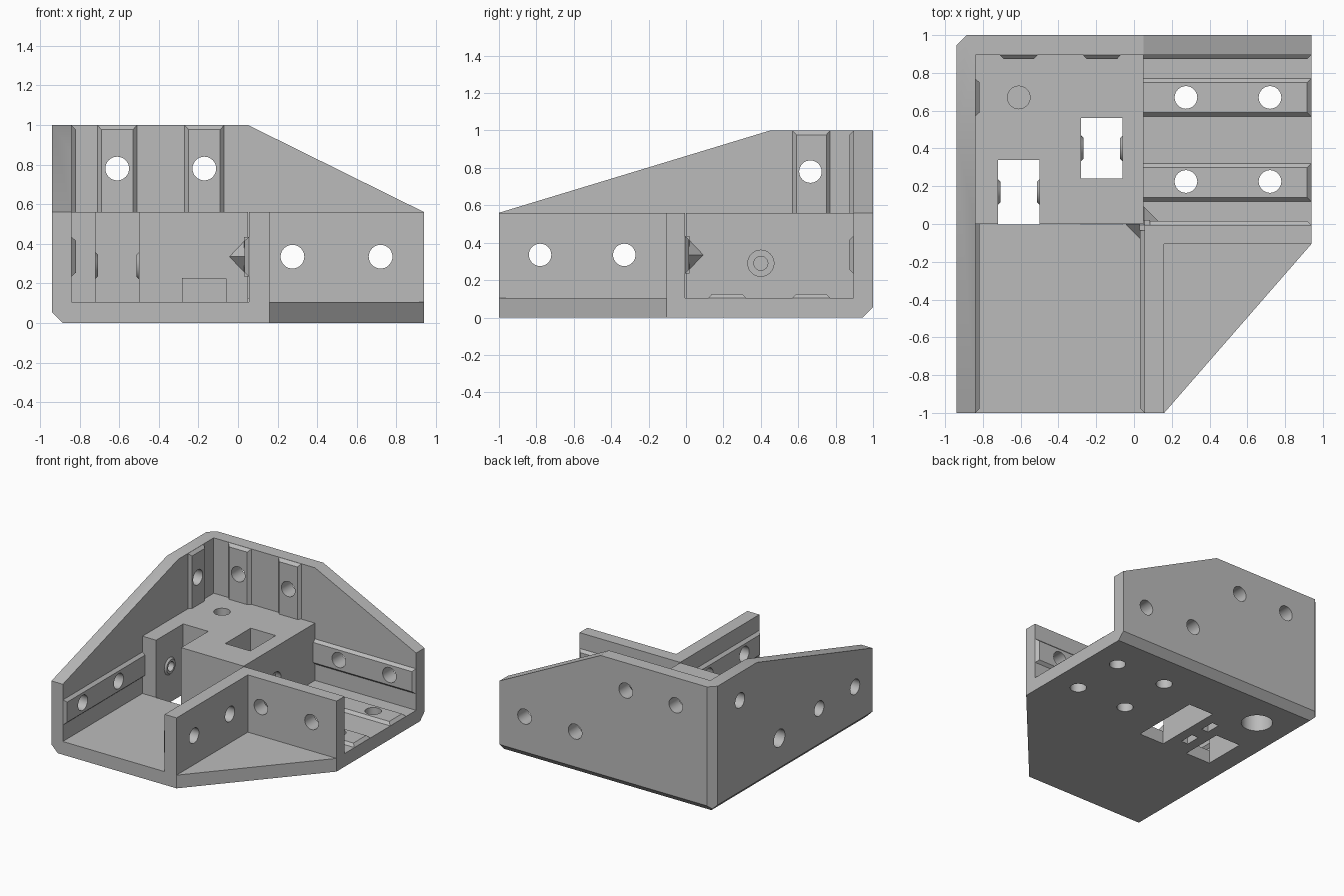
import bpy, bmesh, math
from mathutils import Vector, Matrix

cube = bpy.data.objects.get("Cube")
if cube:
    bpy.data.objects.remove(cube, do_unlink=True)

grey = bpy.data.materials.new("matte_grey")
grey.use_nodes = True
grey.diffuse_color = (0.5, 0.5, 0.5, 1)
grey.node_tree.nodes["Principled BSDF"].inputs["Base Color"].default_value = (0.5, 0.5, 0.5, 1)


def make(name, bm):
    bmesh.ops.recalc_face_normals(bm, faces=bm.faces)
    mesh = bpy.data.meshes.new(name)
    bm.to_mesh(mesh)
    bm.free()
    mesh.materials.append(grey)
    ob = bpy.data.objects.new(name, mesh)
    bpy.context.scene.collection.objects.link(ob)
    return ob


def hull(name, points):
    bm = bmesh.new()
    for p in points:
        bm.verts.new(p)
    bmesh.ops.convex_hull(bm, input=bm.verts)
    bmesh.ops.dissolve_limit(bm, angle_limit=0.001, verts=bm.verts, edges=bm.edges)
    return make(name, bm)


def box(name, xs, ys, zs):
    return hull(name, [(x, y, z) for x in xs for y in ys for z in zs])


def cylinder(name, start, end, r1, r2=None):
    a, b = Vector(start), Vector(end)
    turn = (b - a).to_track_quat('Z', 'Y').to_matrix().to_4x4()
    bm = bmesh.new()
    bmesh.ops.create_cone(bm, cap_ends=True, segments=32, radius1=r1, radius2=r2 or r1,
                          depth=(b - a).length, matrix=Matrix.Translation((a + b) / 2) @ turn)
    return make(name, bm)


def combine(part, operation):
    mod = body.modifiers.new(operation, 'BOOLEAN')
    mod.operation, mod.solver, mod.object = operation, 'EXACT', part
    bpy.context.view_layer.objects.active = body
    bpy.ops.object.modifier_apply(modifier=mod.name)
    bpy.data.objects.remove(part, do_unlink=True)


def cut(part):
    combine(part, 'DIFFERENCE')


def add(part):
    combine(part, 'UNION')


# Outer envelope with chamfered back-right edges
C = 0.055
L = -0.94
corner = [(L, -1), (L, 1 - C), (L + C, 1), (0.94, 1)]
front = [(0.94, -0.105), (0.16, -1)]
points = [(x, y, 1) for x, y in corner + front]
points += [(x, y, C) for x, y in corner]
points += [(x, y, 0) for x, y in [(L + C, -1), (L + C, 1 - C), (0.94, 1 - C)] + front]
points.append((L + C / 2, 1 - C / 2, C / 2))
body = hull("corner_bracket", points)

# Open space above the block, the two channels and the outer front corner
FLOOR, TOP, INX, INY = 0.105, 0.56, -0.84, 0.895
cut(box("upper_space", (INX, 2), (-2, INY), (TOP, 2)))
cut(box("side_channel", (0.05, 2), (-0.005, INY), (FLOOR, 2)))
cut(box("front_channel", (INX, 0.055), (-2, 0), (FLOOR, 2)))
cut(box("outer_corner", (0.16, 2), (-2, -0.105), (FLOOR, 2)))

# Sloping tops of the two tall walls
cut(hull("back_slope", [(x, y, z) for y in (-2, 2) for x, z in
                        [(0.05, 1), (0.94, TOP), (1.2, TOP), (1.2, 1.2), (0.05, 1.2)]]))
cut(hull("side_slope", [(x, y, z) for x in (-2, 2) for y, z in
                        [(0.45, 1), (-1, TOP), (-1.2, TOP), (-1.2, 1.2), (0.45, 1.2)]]))


def rib(start, along, normal, length):
    """Raised guide with sloping sides and a sloping open end."""
    start, along, normal = Vector(start), Vector(along), Vector(normal)
    side = along.cross(normal)
    pts = []
    for s, h in [(0.1, -0.03), (0.1, 0), (0.08, 0.022)]:
        for sign in (-1, 1):
            base = start + side * s * sign + normal * h
            pts += [base - along * 0.02, base + along * (length - 0.001 - max(h, 0))]
    add(hull("guide_rib", pts))


X, Y, Z = Vector((1, 0, 0)), Vector((0, 1, 0)), Vector((0, 0, 1))
MID = 0.335
for y in (0.22, 0.67):
    rib((0.05, y, FLOOR), X, Z, 0.89)
rib((0.05, INY, MID), X, -Y, 0.89)
rib((0.05, -0.005, MID), X, Y, 0.89)
rib((INX, 0, MID), -Y, X, 1)
rib((0.055, 0, MID), -Y, -X, 1)
for x in (-0.61, -0.17):
    rib((x, INY, TOP), Z, -Y, 0.44)
rib((INX, 0.67, TOP), Z, X, 0.44)

# Pointed gussets where the inner walls meet the block
for sx, sy in ((1, 1), (-1, -1)):
    def place(u, v, w):
        return (0.052 + sx * u, -0.003 + sy * v, MID + w)
    add(hull("gusset", [place(u, v, w) for u, v, w in
                        [(-0.02, -0.02, 0.1), (-0.02, -0.02, -0.1), (0, 0, 0.1), (0, 0, -0.1),
                         (-0.02, 0.095, 0), (0, 0.095, 0), (0.095, -0.02, 0), (0.095, 0, 0)]]))

# Screw holes through floor and walls
R = 0.06
for x in (0.275, 0.72):
    for y in (0.225, 0.67):
        cut(cylinder("floor_hole", (x, y, -1), (x, y, 0.3), R))
    cut(cylinder("wall_hole", (x, -2, MID), (x, 2, MID), R))
for x in (-0.61, -0.17):
    cut(cylinder("upper_hole", (x, 0.5, 0.78), (x, 2, 0.78), R))
for y in (-0.78, -0.33):
    cut(cylinder("wall_hole", (-2, y, MID), (2, y, MID), R))
cut(cylinder("upper_hole", (-2, 0.665, 0.78), (-0.5, 0.665, 0.78), R))

# Blind hole in the block top with a wide counterbore below
cut(cylinder("block_hole", (-0.61, 0.67, 0.36), (-0.61, 0.67, 1), R))
cut(cylinder("block_counterbore", (-0.61, 0.67, -1), (-0.61, 0.67, 0.34), 0.115))

# Two pockets, the low tunnel and the nut slots
cut(box("front_pocket", (-0.72, -0.5), (-0.002, 0.34), (-1, 1)))
cut(box("middle_pocket", (-0.28, -0.06), (0.24, 0.56), (-1, 1)))
cut(box("tunnel", (-0.28, -0.06), (-0.002, 0.3), (-1, 0.225)))

# Bosses on the pocket walls, then the cross screws
ROD = 0.29
for y, lo, hi in ((0.17, -0.72, -0.5), (0.4, -0.28, -0.06)):
    for x, d in ((lo, 1), (hi, -1)):
        add(cylinder("boss", (x - d * 0.01, y, ROD), (x + d * 0.013, y, ROD), 0.078, 0.055))
    cut(box("nut_slot", (-0.42, -0.36), (y - 0.06, y + 0.06), (-1, 0.35)))
cut(cylinder("cross_hole", (-1, 0.17, ROD), (-0.34, 0.17, ROD), 0.0375))
cut(cylinder("cross_hole", (0.1, 0.4, ROD), (-0.44, 0.4, ROD), 0.0375))
cut(cylinder("cross_counterbore", (-1, 0.17, ROD), (-0.8, 0.17, ROD), 0.07))
cut(cylinder("cross_counterbore", (0.1, 0.4, ROD), (0.0, 0.4, ROD), 0.07))

# Smooth the hole walls only
bpy.ops.object.select_all(action='DESELECT')
body.select_set(True)
bpy.context.view_layer.objects.active = body
bpy.ops.object.shade_smooth_by_angle(angle=math.radians(20))
